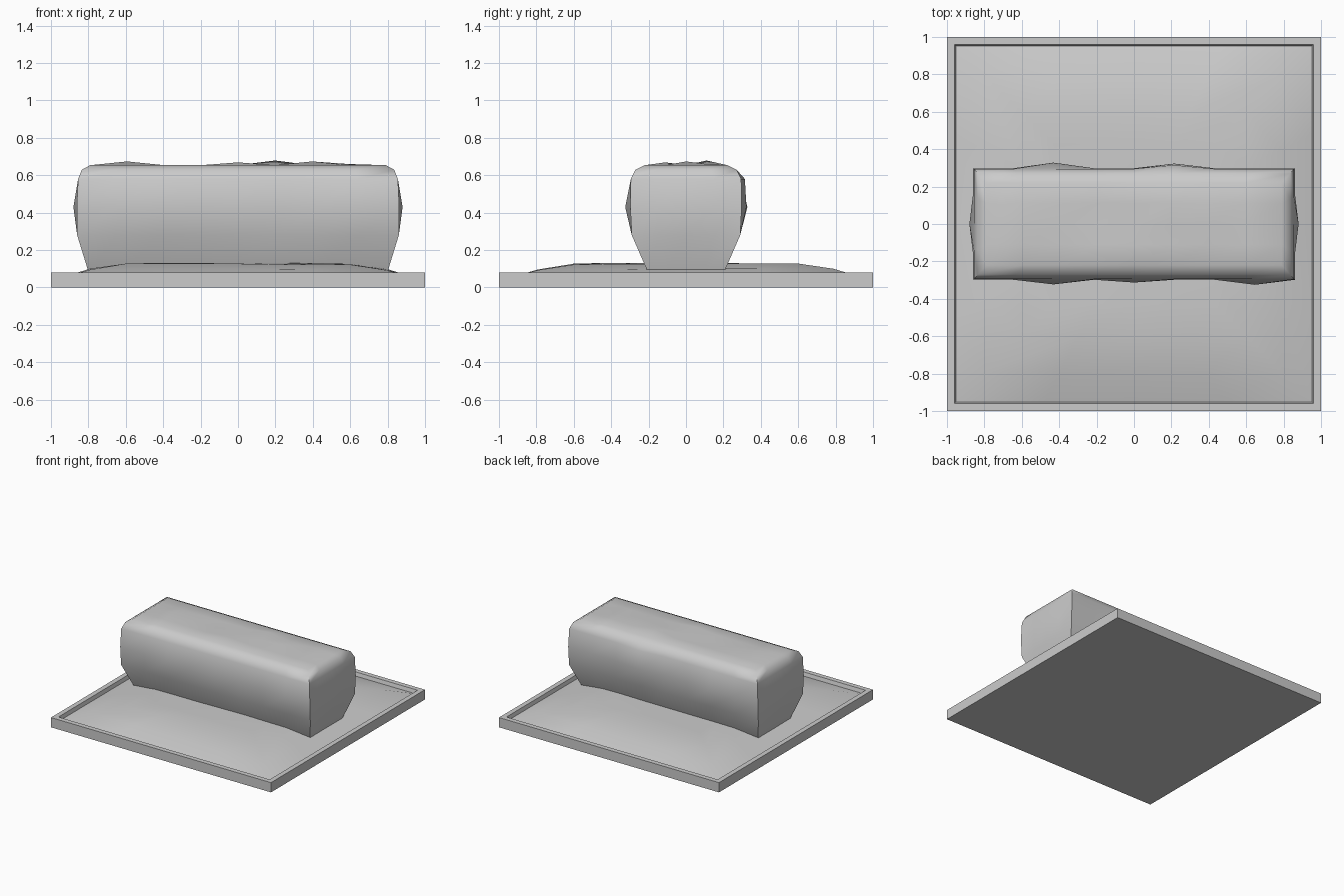
import bpy, bmesh, random

if "Cube" in bpy.data.objects:
    bpy.data.objects.remove(bpy.data.objects["Cube"])

random.seed(4)


def loft(name, rings, nx=1, ny=1, bumps=None, angle=None):
    """Stack rectangular rings (half_x, half_y, z), nx by ny segments, then grid the top."""
    bm = bmesh.new()
    border = ([(i, 0) for i in range(nx)] + [(nx, j) for j in range(ny)]
              + [(i, ny) for i in range(nx, 0, -1)] + [(0, j) for j in range(ny, 0, -1)])

    def vert(ring, i, j):
        hx, hy, z = rings[ring]
        d = bumps(ring, i, j) if bumps else (0, 0, 0)
        return bm.verts.new((hx * (2 * i / nx - 1) + d[0],
                             hy * (2 * j / ny - 1) + d[1], z + d[2]))

    loops = [[vert(r, i, j) for i, j in border] for r in range(len(rings))]
    for a, b in zip(loops, loops[1:]):
        for k in range(len(border)):
            m = (k + 1) % len(border)
            bm.faces.new((a[k], a[m], b[m], b[k]))
    bm.faces.new(loops[0][::-1])
    top = dict(zip(border, loops[-1]))
    for i in range(1, nx):
        for j in range(1, ny):
            top[i, j] = vert(len(rings) - 1, i, j)
    for i in range(nx):
        for j in range(ny):
            bm.faces.new((top[i, j], top[i + 1, j], top[i + 1, j + 1], top[i, j + 1]))
    bmesh.ops.recalc_face_normals(bm, faces=bm.faces)
    me = bpy.data.meshes.new(name)
    bm.to_mesh(me)
    bm.free()
    ob = bpy.data.objects.new(name, me)
    bpy.context.collection.objects.link(ob)
    if angle:
        bpy.ops.object.select_all(action='DESELECT')
        ob.select_set(True)
        bpy.context.view_layer.objects.active = ob
        bpy.ops.object.shade_smooth_by_angle(angle=angle)
    return ob


# Square tray with a thin raised rim
loft("base_tray", [(1, 1, 0), (1, 1, 0.08), (0.96, 0.96, 0.08), (0.95, 0.95, 0.04)])


# Gently domed soil filling the tray
def soil_bumps(ring, i, j):
    return (0, 0, random.uniform(-0.004, 0.005) if ring > 0 else 0)


loft("soil_mound", [(0.952, 0.952, 0.05), (0.79, 0.79, 0.097), (0.6, 0.6, 0.124),
                    (0.43, 0.43, 0.127)], 4, 4, soil_bumps, 0.6)

# Clipped hedge with shallow swellings on its sides, ends and top
FRONT = {2: 0.025, 4: 0.015, 7: 0.027}
BACK = {2: 0.03, 5: 0.025}
TOP = {(1, 2): 0.02, (4, 1): 0.015, (5, 3): 0.025, (6, 2): 0.02, (7, 3): 0.006}


def hedge_bumps(ring, i, j):
    if ring == 5:
        return (0, 0, TOP.get((i, j), 0))
    if ring == 2:
        dx = 0.018 * ((i == 8) - (i == 0)) if j == 2 else 0
        dy = BACK.get(i, 0) if j == 4 else -FRONT.get(i, 0) if j == 0 else 0
        return (dx, dy, 0)
    if ring == 3 and j == 4 and i == 5:
        return (0, 0.02, 0)
    return (0, 0, 0)


loft("hedge", [(0.80, 0.205, 0.085), (0.86, 0.29, 0.28), (0.862, 0.298, 0.43),
               (0.855, 0.295, 0.58), (0.835, 0.27, 0.63), (0.79, 0.22, 0.654)],
     8, 4, hedge_bumps, 0.75)
